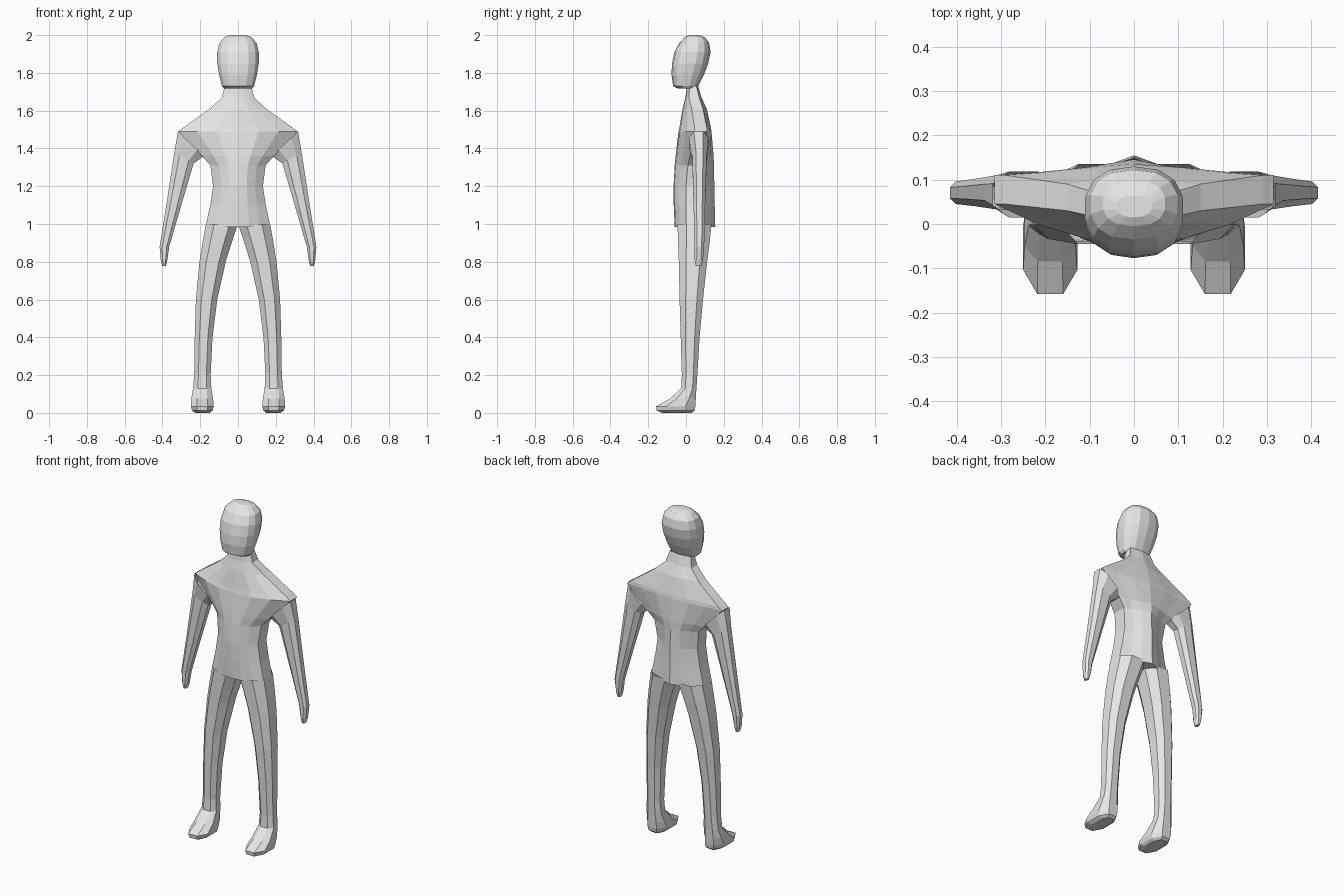
import bpy, bmesh, math

cube = bpy.data.objects.get("Cube")
if cube:
    bpy.data.objects.remove(cube, do_unlink=True)

grey = bpy.data.materials.new("light_grey")
grey.use_nodes = True
COLOUR = (0.8, 0.8, 0.8, 1)
grey.diffuse_color = COLOUR
grey.node_tree.nodes["Principled BSDF"].inputs["Base Color"].default_value = COLOUR


def loft(name, rings, cap_start=False, cap_end=False, mirror=False):
    """Skin a list of point rings into one flat-shaded object."""
    bm = bmesh.new()
    loops = [[bm.verts.new(p) for p in ring] for ring in rings]
    for a, b in zip(loops, loops[1:]):
        n = len(a)
        for i in range(n):
            j = (i + 1) % n
            bm.faces.new((a[i], a[j], b[j], b[i]))
    if cap_start:
        bm.faces.new(loops[0][::-1])
    if cap_end:
        bm.faces.new(loops[-1])
    bmesh.ops.recalc_face_normals(bm, faces=bm.faces)
    mesh = bpy.data.meshes.new(name)
    bm.to_mesh(mesh)
    bm.free()
    mesh.materials.append(grey)
    obj = bpy.data.objects.new(name, mesh)
    bpy.context.collection.objects.link(obj)
    if mirror:
        obj.modifiers.new("mirror", "MIRROR").use_mirror_merge = False
    return obj


def oval(inner, outer, front, back, sides=8, power=2.4):
    """Rounded ring between two (x, z) points, front to back in y."""
    unit = []
    for i in range(sides):
        a = (i + 0.5) * math.tau / sides
        c, s = math.cos(a), math.sin(a)
        unit.append((math.copysign(abs(c) ** (2 / power), c),
                     math.copysign(abs(s) ** (2 / power), s)))
    mu = max(u for u, v in unit)
    mv = max(v for u, v in unit)
    ring = []
    for u, v in unit:
        t = (u / mu + 1) / 2
        ring.append((inner[0] + (outer[0] - inner[0]) * t,
                     (front + back) / 2 + (back - front) / 2 * v / mv,
                     inner[1] + (outer[1] - inner[1]) * t))
    return ring


def torso_ring(z, half, front, side_front, side_back, back):
    """Flat chest, narrow flanks and a ridge down the spine."""
    right = [(f, front + (side_front - front) * t)
             for f, t in ((0, 0), (0.35, 0.08), (0.68, 0.45), (1, 1))]
    right += [(f, back + (side_back - back) * t)
              for f, t in ((1, 1), (0.68, 0.72), (0.35, 0.3), (0, 0))]
    left = [(-f, y) for f, y in right[-2:0:-1]]
    return [(f * half, y, z) for f, y in right + left]


# Torso: hips, waist, armpits, shoulders, neck
torso = [
    (0.985, 0.172, -0.06, 0.00, 0.08, 0.155),
    (1.10, 0.147, -0.065, 0.00, 0.08, 0.152),
    (1.20, 0.132, -0.066, 0.00, 0.08, 0.15),
    (1.31, 0.146, -0.06, 0.01, 0.09, 0.148),
    (1.36, 0.19, -0.055, 0.02, 0.10, 0.146),
    (1.49, 0.315, -0.04, 0.045, 0.11, 0.135),
    (1.51, 0.29, -0.035, 0.045, 0.11, 0.132),
    (1.61, 0.15, -0.018, 0.03, 0.09, 0.11),
    (1.67, 0.085, -0.003, 0.015, 0.07, 0.082),
    (1.73, 0.07, 0.005, 0.02, 0.055, 0.065),
]
loft("torso", [torso_ring(*r) for r in torso], cap_start=True)

# Head: chin to crown
head = [
    (1.718, 0.075, -0.045, 0.055),
    (1.73, 0.085, -0.068, 0.065),
    (1.79, 0.1, -0.077, 0.095),
    (1.85, 0.11, -0.074, 0.118),
    (1.91, 0.11, -0.062, 0.13),
    (1.96, 0.098, -0.035, 0.122),
    (1.99, 0.07, -0.005, 0.098),
    (2.00, 0.04, 0.015, 0.065),
]
loft("head", [oval((-h, z), (h, z), f, b, 14, 2.4) for z, h, f, b in head],
     cap_start=True, cap_end=True)

# Arms: slanted shoulder joint down to the fingertips
arm = [
    ((0.18, 1.36), (0.318, 1.49), 0.015, 0.118),
    ((0.235, 1.32), (0.337, 1.38), 0.033, 0.11),
    ((0.30, 1.10), (0.378, 1.11), 0.04, 0.102),
    ((0.364, 0.88), (0.415, 0.88), 0.045, 0.096),
    ((0.374, 0.81), (0.409, 0.81), 0.045, 0.09),
    ((0.382, 0.778), (0.401, 0.778), 0.052, 0.082),
]
loft("arms", [oval(*r) for r in arm], cap_end=True, mirror=True)

# Legs: hip to ankle, then spreading forward into the foot
leg = [
    (1.00, 0.00, 0.17, -0.045, 0.135),
    (0.90, 0.034, 0.188, -0.042, 0.125),
    (0.80, 0.065, 0.204, -0.038, 0.112),
    (0.60, 0.11, 0.223, -0.034, 0.09),
    (0.40, 0.135, 0.229, -0.028, 0.072),
    (0.20, 0.145, 0.232, -0.022, 0.06),
    (0.13, 0.141, 0.238, -0.025, 0.055),
    (0.075, 0.132, 0.247, -0.085, 0.052),
    (0.035, 0.128, 0.25, -0.158, 0.05),
    (0.012, 0.135, 0.243, -0.155, 0.045),
    (0.00, 0.15, 0.225, -0.125, 0.03),
]
loft("legs", [oval((i, z), (o, z), f, b) for z, i, o, f, b in leg],
     cap_end=True, mirror=True)
